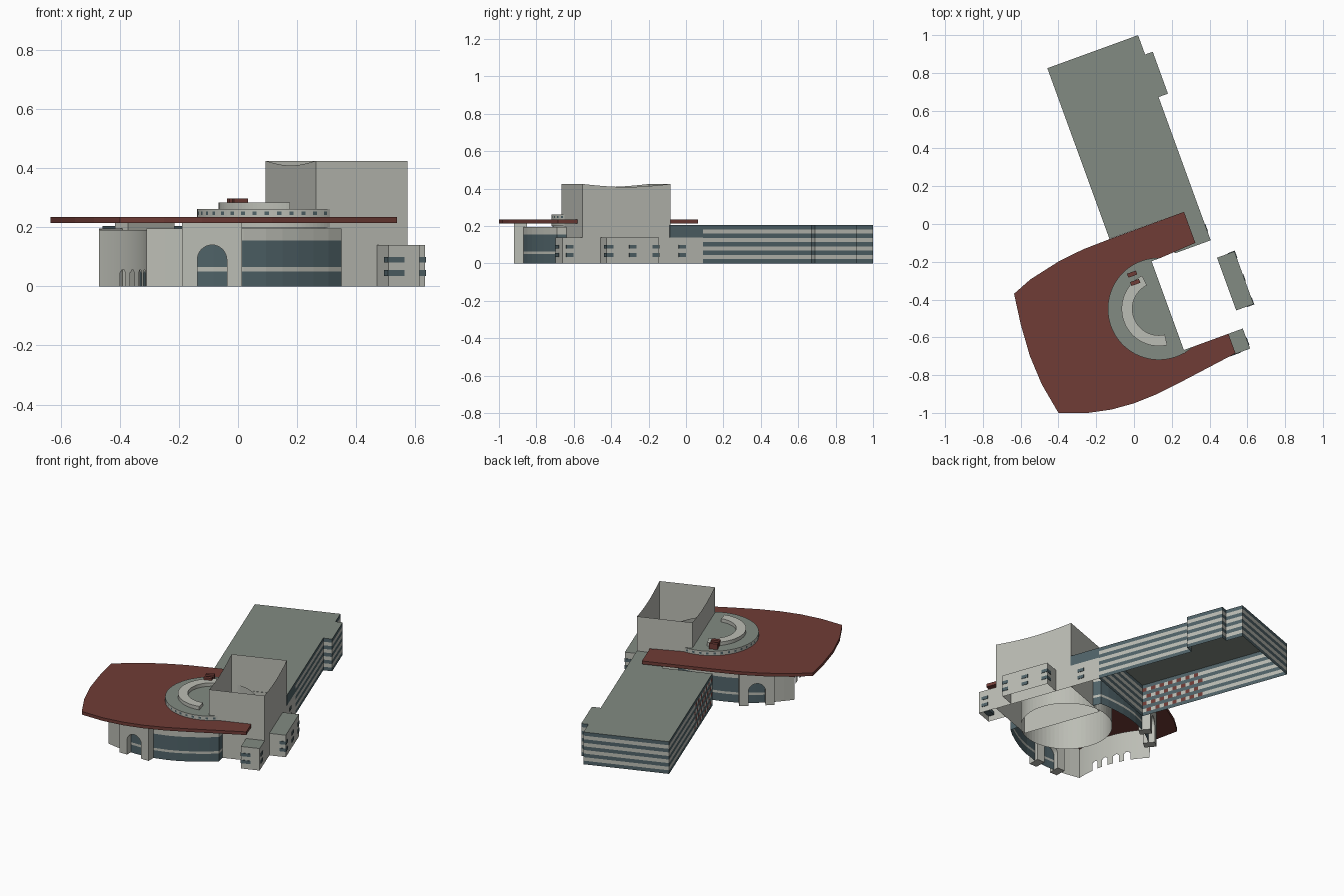
import bpy, bmesh, math
from math import sin, cos, pi, radians, sqrt

cube = bpy.data.objects.get("Cube")
if cube:
    bpy.data.objects.remove(cube, do_unlink=True)

WALL, GLASS, ROOF, RED = range(4)
MATS = []
for mat_name, rgb in (("pale_stone", (0.50, 0.51, 0.46)), ("blue_grey_glass", (0.08, 0.125, 0.14)),
                      ("grey_green_roof", (0.225, 0.26, 0.225)), ("red_brown", (0.16, 0.045, 0.037))):
    m = bpy.data.materials.new(mat_name)
    m.use_nodes = True
    m.diffuse_color = (*rgb, 1)
    m.node_tree.nodes["Principled BSDF"].inputs["Base Color"].default_value = (*rgb, 1)
    MATS.append(m)

MID = -0.467           # symmetry line of the hall
CU, R = -0.03, 0.27    # drum centre and radius
TURN = radians(20)     # the whole plan is turned on the site


def finish(name, bm):
    mesh = bpy.data.meshes.new(name)
    bm.to_mesh(mesh)
    bm.free()
    for mat in MATS:
        mesh.materials.append(mat)
    ob = bpy.data.objects.new(name, mesh)
    ob.rotation_euler.z = TURN
    bpy.context.collection.objects.link(ob)
    return ob


def wall(name, path, levels, rule, warp=None):
    """Upright sheet along a path; rule gives the colour of each cell, or None for a hole."""
    bm = bmesh.new()
    grid = [[bm.verts.new((u, v, warp(u, v, z) if warp else z)) for z in levels] for u, v in path]
    for i in range(len(path) - 1):
        mu, mv = [(a + b) / 2 for a, b in zip(path[i], path[i + 1])]
        for j in range(len(levels) - 1):
            colour = rule(i, j, mu, mv)
            if colour is not None:
                a, b = grid[i], grid[i + 1]
                bm.faces.new((a[j], b[j], b[j + 1], a[j + 1])).material_index = colour
    return finish(name, bm)


def slab(name, outline, z0, z1, colour):
    """Flat outline, extruded when z1 is above z0."""
    bm = bmesh.new()
    face = bm.faces.new([bm.verts.new((u, v, z0)) for u, v in outline])
    if z1 > z0:
        ext = bmesh.ops.extrude_face_region(bm, geom=[face], use_keep_orig=True)
        for vert in ext["geom"]:
            if isinstance(vert, bmesh.types.BMVert):
                vert.co.z = z1
    bmesh.ops.recalc_face_normals(bm, faces=bm.faces)
    for f in bm.faces:
        f.material_index = colour
    return finish(name, bm)


def rect(u0, u1, v0, v1):
    return [(u0, v0), (u1, v0), (u1, v1), (u0, v1)]


def arc(r, a0, a1, n):
    angles = [radians(a0 + (a1 - a0) * i / n) for i in range(n + 1)]
    return [(CU + r * cos(a), MID + r * sin(a)) for a in angles]


def mirror(path):
    return [(u, 2 * MID - v) for u, v in reversed(path)]


def plain(colour):
    return lambda *cell: colour


# Office wing: striped walls, with red panels on the west side near the hall
N = 14
WEST = -0.149
panels = [(WEST, 0.37 - 0.4 * i / N) for i in range(N + 1)]
footprint = [(0.352, -0.03), (0.352, 0.587), (0.405, 0.587), (0.405, 0.823),
             (0.362, 0.823), (0.362, 0.932), (WEST, 0.932)]


def stripes(i, j, u, v):
    if j % 2 == 0:
        return GLASS
    if u < WEST + 0.001 and v < 0.37 and (i + j // 2) % 2:
        return RED
    return WALL


wing_levels = [0.205 * k / 9 for k in range(10)]
wall("office_wing_walls", footprint + panels + footprint[:1], wing_levels, stripes)
slab("office_wing_roof", footprint + [(WEST, -0.03)], 0.205, 0.205, ROOF)

# Link between the wing and the tower
wall("link_walls", [(0.27, -0.22), (0.352, -0.22), (0.352, -0.03)], [0.14, 0.205], plain(GLASS))
slab("link_roof", rect(0.15, 0.352, -0.22, -0.03), 0.205, 0.205, ROOF)

# Low service block and its side annex
wall("service_block_walls", [(0.24, -0.717), (0.24, -0.83), (0.352, -0.83), (0.352, -0.03)],
     [0, 0.14], plain(WALL))
slab("service_block_roof", rect(0.24, 0.352, -0.83, -0.717), 0.14, 0.14, ROOF)
wall("annex_walls", [(0.352, -0.615), (0.45, -0.615), (0.45, -0.318), (0.352, -0.318)],
     [0, 0.14], plain(WALL))
slab("annex_roof", rect(0.352, 0.45, -0.615, -0.318), 0.14, 0.14, ROOF)

# Small windows in two rows, some wrapping the corners
spots = [(0.433, -0.598), (0.433, -0.335), (0.433, MID), (0.335, -0.15),
         (0.335, -0.79), (0.257, -0.813), (0.285, -0.813)]
for k, (u, v) in enumerate(spots):
    for z in (0.035, 0.08):
        half = 0.012 if k == len(spots) - 1 else 0.02
        slab("service_window", rect(u - half, u + 0.02 if half > 0.015 else u + half, v - 0.02, v + 0.02),
             z, z + 0.02, GLASS)

# Stage tower, open at the top, with sagging side walls
T0, T1, S0, S1 = 0.02, 0.35, -0.717, -0.217
steps = [S0 + (S1 - S0) * k / 16 for k in range(17)]


def sag(u, v, z):
    return z - 0.016 * sin(pi * (v - S0) / (S1 - S0)) if z > 0 else z


wall("stage_tower", [(T1, v) for v in steps] + [(T0, v) for v in reversed(steps)] + [(T1, S0)],
     [0, 0.425], plain(WALL), sag)

# Auditorium drum with a ring of little windows under its roof
wall("drum_base", arc(R - 0.006, 0, 360, 64), [0, 0.235], plain(WALL))
ring = arc(R, 68, 292, 75)
wall("drum_top", ring, [0.2, 0.242, 0.254, 0.262],
     lambda i, j, u, v: GLASS if j == 1 and i % 3 == 1 else WALL)
slab("drum_roof", ring + [(T0, S0), (T0, S1)], 0.262, 0.262, ROOF)
slab("roof_crescent", arc(0.197, 97, 263, 40) + arc(0.14, 263, 97, 40), 0.262, 0.284, WALL)
for v in (-0.246, -0.293):
    slab("roof_vent", rect(-0.125, -0.075, v - 0.011, v + 0.011), 0.262, 0.297, RED)

# Broad canopy wrapped around the drum
canopy = [(0.271, -0.03), (-0.149, -0.031), (-0.30, -0.034), (-0.443, -0.05), (-0.616, -0.088),
          (-0.723, -0.13), (-0.745, -0.293), (-0.757, MID), (-0.749, -0.631), (-0.718, -0.803),
          (-0.577, -0.855), (-0.45, -0.882), (-0.325, -0.892), (-0.20, -0.888), (-0.06, -0.872),
          (0.271, -0.827), (0.271, S0)]
slab("canopy", canopy + arc(R, 292, 68, 60) + [(0.271, -0.205)], 0.215, 0.235, RED)

# Curved lobby walls: banded glass, turning to stone at the west ends
lobby = [(-0.585, -0.70), (-0.53, -0.733), (-0.48, -0.76), (-0.43, -0.782), (-0.38, -0.80),
         (-0.33, -0.814), (-0.28, -0.823), (-0.20, -0.828), (-0.14, -0.825), (-0.08, -0.817),
         (-0.02, -0.804), (0.04, -0.788), (0.093, -0.768), (0.10, S0)]
bands = [0, 0.05, 0.065, 0.155, 0.195]


def lobby_rule(i, j, u, v):
    return WALL if j % 2 or u < -0.45 else GLASS


wall("lobby_south", lobby, bands, lobby_rule)
wall("lobby_north", mirror(lobby), bands, lobby_rule)

# Concave west wall with four arched openings
west = [(-0.535 - 0.05 * s * s, MID - 0.233 * s) for s in (k / 50 - 1 for k in range(101))]
west_levels = [0] + [0.035 + 0.004 * k for k in range(6)] + [0.19]


def arches(i, j, u, v):
    s = (MID - v) / 0.233
    gap = min(abs(abs(s) - c) for c in (0.16, 0.46)) / 0.08
    if gap < 1 and west_levels[j] < 0.035 + 0.02 * sqrt(1 - gap * gap):
        return None
    return WALL


wall("west_wall", west, west_levels, arches)

# Two arched entrance portals, mirrored across the hall
HALF, ARCH, SPRING = 0.102, 0.05, 0.09
curve = [(-ARCH * cos(pi * k / 16), SPRING + ARCH * sin(pi * k / 16)) for k in range(17)]
outline = [(-HALF, 0), (-ARCH, 0)] + curve + [(ARCH, 0), (HALF, 0), (HALF, 0.215), (-HALF, 0.215)]
for name, side in (("south_portal", 1), ("north_portal", -1)):
    bm = bmesh.new()
    nu, nv = cos(radians(250)), sin(radians(250))
    rows = []
    for depth in (0, -0.07):
        row = []
        for s, z in outline:
            u, v = -0.397 + nu * depth - nv * s, -0.834 + nv * depth + nu * s
            row.append(bm.verts.new((u, v if side > 0 else 2 * MID - v, z)))
        rows.append(row)
        bm.faces.new(row)
    for k in range(len(outline)):
        n = (k + 1) % len(outline)
        bm.faces.new((rows[0][k], rows[0][n], rows[1][n], rows[1][k]))
    bmesh.ops.recalc_face_normals(bm, faces=bm.faces)
    finish(name, bm)
